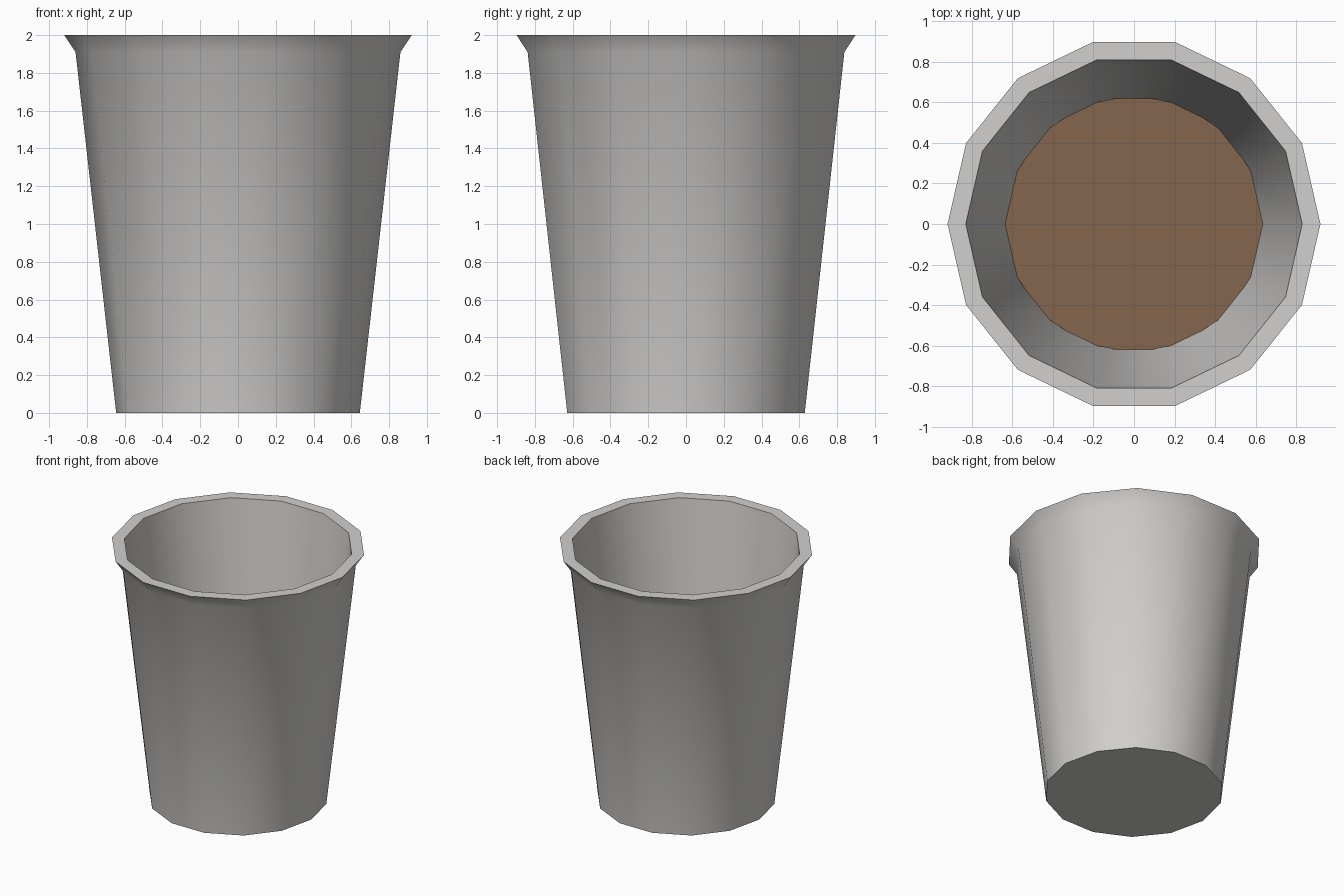
import bpy
import bmesh
from math import cos, sin, tau, radians

old = bpy.data.objects.get("Cube")
if old:
    bpy.data.objects.remove(old, do_unlink=True)


def make_material(name, rgb):
    mat = bpy.data.materials.new(name)
    mat.use_nodes = True
    mat.diffuse_color = (*rgb, 1)
    mat.node_tree.nodes["Principled BSDF"].inputs["Base Color"].default_value = (*rgb, 1)
    return mat


def lathe(name, profile, sides, mat, cap_start=True, cap_end=True):
    """Turn a (radius, height) profile round z, with a corner on +x."""
    bm = bmesh.new()
    rings = [[bm.verts.new((r * cos(tau * i / sides), r * sin(tau * i / sides), z))
              for i in range(sides)] for r, z in profile]
    for low, high in zip(rings, rings[1:]):
        for i in range(sides):
            j = (i + 1) % sides
            bm.faces.new((low[i], low[j], high[j], high[i]))
    if cap_start:
        bm.faces.new(rings[0][::-1])
    if cap_end:
        bm.faces.new(rings[-1])
    mesh = bpy.data.meshes.new(name)
    bm.to_mesh(mesh)
    bm.free()
    mesh.materials.append(mat)
    obj = bpy.data.objects.new(name, mesh)
    bpy.context.collection.objects.link(obj)
    return obj


grey = make_material("warm grey", (0.64, 0.63, 0.615))
brown = make_material("coffee brown", (0.235, 0.134, 0.076))

# Cup: base, outer wall, flared rim, inner wall and floor in one shell
cup = lathe("cup", [(0.645, 0), (0.86, 1.91), (0.92, 2), (0.83, 2), (0.61, 0.04)], 14, grey)

# Drink: a flat disc whose edge meets the inner wall
drink = lathe("drink_surface", [(0.637, 0.265), (0.637, 0.27)], 16, brown)

# Smooth walls with crisp rim and base edges
bpy.ops.object.select_all(action='DESELECT')
cup.select_set(True)
bpy.context.view_layer.objects.active = cup
bpy.ops.object.shade_smooth_by_angle(angle=radians(30))
